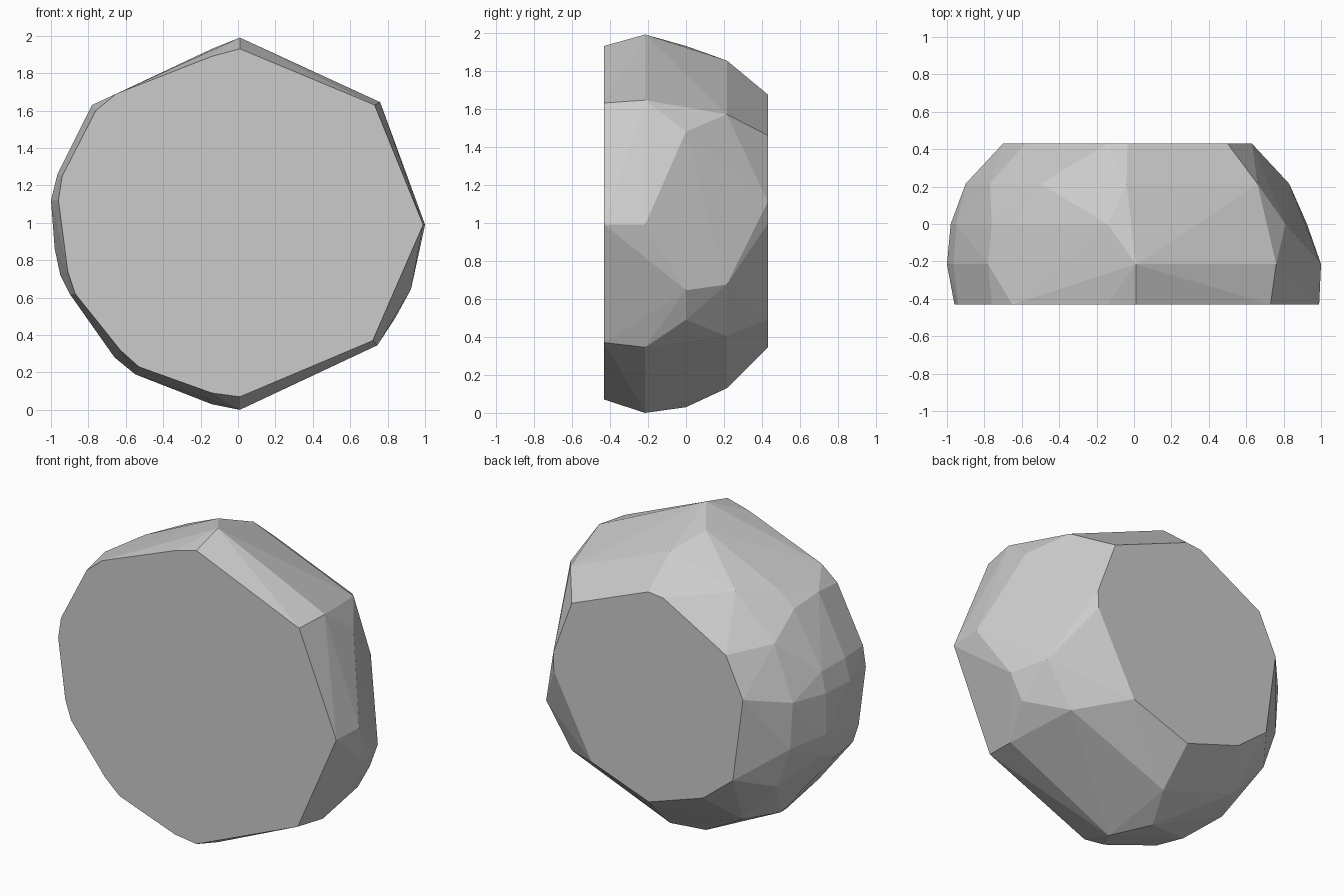
import bpy, bmesh, math

# Cross-section rings (x, z) of the faceted boulder, from front to back
RINGS = {
    -0.43: [(.01, 1.93), (.73, 1.63), (.99, .99), (.72, .37), (.01, .07),
            (-.14, .09), (-.53, .23), (-.63, .32), (-.87, .62), (-.91, .74),
            (-.96, 1.12), (-.94, 1.25), (-.76, 1.60), (-.65, 1.69), (-.14, 1.89)],
    -0.215: [(.01, 1.99), (.76, 1.645), (1, .99), (.745, .345), (.01, 0),
             (-.55, .19), (-.90, .62), (-1, 1.12), (-.965, 1.26), (-.78, 1.63)],
    0: [(-.14, 1.93), (.81, 1.48), (.925, .645), (.84, .49), (-.14, .03),
        (-.66, .28), (-.95, .72), (-.98, .86), (-.98, 1.12), (-.95, 1.25),
        (-.76, 1.60), (-.65, 1.69)],
    0.215: [(-.04, 1.853), (.66, 1.57), (.83, .675), (.65, .405), (-.04, .13),
            (-.55, .29), (-.79, .56), (-.88, .82), (-.90, 1.12), (-.77, 1.46),
            (-.50, 1.72)],
    0.43: [(.50, 1.46), (-.035, 1.675), (-.14, 1.665), (-.58, 1.42),
           (-.70, 1.167), (-.63, .638), (-.42, .471), (-.04, .345),
           (.36, .49), (.625, .995), (.63, 1.11)],
}

# Wrap the rings in a convex shell
bm = bmesh.new()
for y, ring in RINGS.items():
    for x, z in ring:
        bm.verts.new((x, y, z))
hull = bmesh.ops.convex_hull(bm, input=bm.verts[:])
loose = {g for g in hull["geom_interior"] + hull["geom_unused"]
         if isinstance(g, bmesh.types.BMVert)}
bmesh.ops.delete(bm, geom=list(loose), context='VERTS')

# Merge the flat front and back caps into single faces
bmesh.ops.dissolve_limit(bm, angle_limit=math.radians(1),
                         verts=bm.verts[:], edges=bm.edges[:])
bmesh.ops.recalc_face_normals(bm, faces=bm.faces[:])

mesh = bpy.data.meshes.new("faceted_boulder")
bm.to_mesh(mesh)
bm.free()
bpy.context.collection.objects.link(bpy.data.objects.new("faceted_boulder", mesh))
